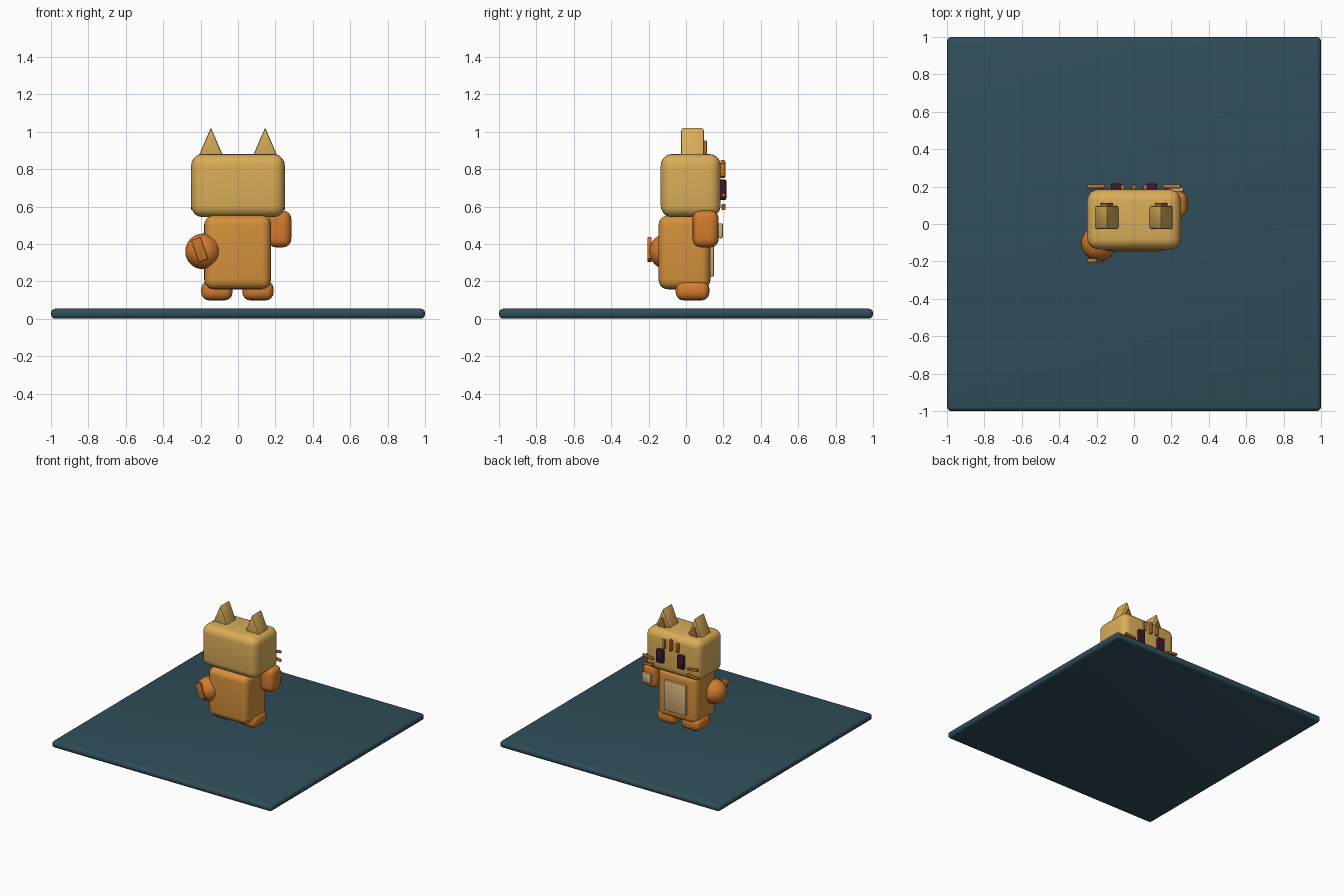
import bpy, bmesh, math
from mathutils import Matrix

cube = bpy.data.objects.get("Cube")
if cube:
    bpy.data.objects.remove(cube, do_unlink=True)


def material(name, rgb):
    m = bpy.data.materials.new(name)
    m.use_nodes = True
    m.diffuse_color = (*rgb, 1)
    bsdf = next(n for n in m.node_tree.nodes if n.type == 'BSDF_PRINCIPLED')
    bsdf.inputs["Base Color"].default_value = (*rgb, 1)
    return m


SAND = material("sandy_fur", (0.70, 0.42, 0.10))
AMBER = material("amber_fur", (0.66, 0.28, 0.045))
ORANGE = material("orange_fur", (0.65, 0.20, 0.026))
STRIPE = material("stripe_orange", (0.55, 0.17, 0.025))
CREAM = material("cream_patch", (0.66, 0.44, 0.20))
PLUM = material("dark_plum", (0.045, 0.010, 0.028))
TEAL = material("deep_teal", (0.029, 0.076, 0.102))


def finish(name, bm, mat, loc, bevel=0, segments=4, tilt=0):
    """Turn a bmesh into a bevelled, smooth object; tilt turns it about y."""
    if bevel:
        bmesh.ops.bevel(bm, geom=bm.edges[:], offset=bevel, segments=segments,
                        profile=0.5, affect='EDGES', clamp_overlap=True)
    bmesh.ops.recalc_face_normals(bm, faces=bm.faces[:])
    mesh = bpy.data.meshes.new(name)
    bm.to_mesh(mesh)
    bm.free()
    mesh.materials.append(mat)
    ob = bpy.data.objects.new(name, mesh)
    bpy.context.collection.objects.link(ob)
    ob.location = loc
    ob.rotation_euler.y = math.radians(tilt)
    bpy.ops.object.select_all(action='DESELECT')
    ob.select_set(True)
    bpy.context.view_layer.objects.active = ob
    bpy.ops.object.shade_smooth_by_angle(angle=math.radians(35))
    return ob


def box(name, mat, loc, size, bevel, segments=4, tilt=0):
    bm = bmesh.new()
    bmesh.ops.create_cube(bm, size=1, matrix=Matrix.Diagonal((*size, 1)))
    return finish(name, bm, mat, loc, bevel, segments, tilt)


def wedge(name, mat, loc, width, depth, height, bevel):
    """Triangular prism, base at loc, running along y."""
    bm = bmesh.new()
    profile = [(-width / 2, 0), (width / 2, 0), (0, height)]
    face = bm.faces.new([bm.verts.new((x, -depth / 2, z)) for x, z in profile])
    side = bmesh.ops.extrude_face_region(bm, geom=[face])
    moved = [v for v in side["geom"] if isinstance(v, bmesh.types.BMVert)]
    bmesh.ops.translate(bm, verts=moved, vec=(0, depth, 0))
    return finish(name, bm, mat, loc, bevel, 2)


# Ground slab
box("ground_slab", TEAL, (0, 0, 0.027), (2, 2, 0.054), 0.024)

# Head and body
box("head", SAND, (0, 0.025, 0.712), (0.5, 0.32, 0.337), 0.06, 5)
box("body", AMBER, (-0.002, -0.008, 0.355), (0.357, 0.277, 0.395), 0.05, 5)
box("belly_patch", CREAM, (0, 0.138, 0.35), (0.20, 0.025, 0.25), 0.008, 2)

# Raised arm with its paw pad
box("arm", ORANGE, (0.222, 0.105, 0.48), (0.126, 0.14, 0.197), 0.045)
box("paw_pad", CREAM, (0.225, 0.184, 0.47), (0.08, 0.026, 0.08), 0.008, 2)

# Ball tail with a slanted stripe
bm = bmesh.new()
bmesh.ops.create_uvsphere(bm, u_segments=32, v_segments=16, radius=0.095)
finish("tail", bm, ORANGE, (-0.187, -0.102, 0.36))
box("tail_stripe", STRIPE, (-0.205, -0.195, 0.37), (0.053, 0.022, 0.125),
    0.004, 2, tilt=-20)

# Paired parts
for s, side in ((1, "left"), (-1, "right")):
    box(f"foot_{side}", ORANGE, (s * 0.11 - 0.003, 0.035, 0.15),
        (0.167, 0.18, 0.104), 0.042)
    wedge(f"ear_{side}", SAND, (s * 0.145, 0.035, 0.865),
          0.135, 0.122, 0.157, 0.008)
    wedge(f"inner_ear_{side}", STRIPE, (s * 0.145, 0.1, 0.875),
          0.072, 0.022, 0.08, 0.003)
    box(f"eye_{side}", PLUM, (s * 0.095, 0.198, 0.69),
        (0.058, 0.035, 0.11), 0.008, 2)
    # Whiskers fan out from the cheeks
    for row, z, angle in (("upper", 0.655, -8), ("lower", 0.597, 8)):
        box(f"whisker_{row}_{side}", STRIPE, (s * 0.203, 0.201, z),
            (0.098, 0.022, 0.02), 0.006, 2, tilt=s * angle)

# Forehead stripes, the middle one longest
for x, height, z in ((-0.06, 0.075, 0.795), (0, 0.095, 0.80), (0.06, 0.075, 0.795)):
    box("forehead_stripe", STRIPE, (x, 0.197, z), (0.023, 0.026, height), 0.006, 2)
